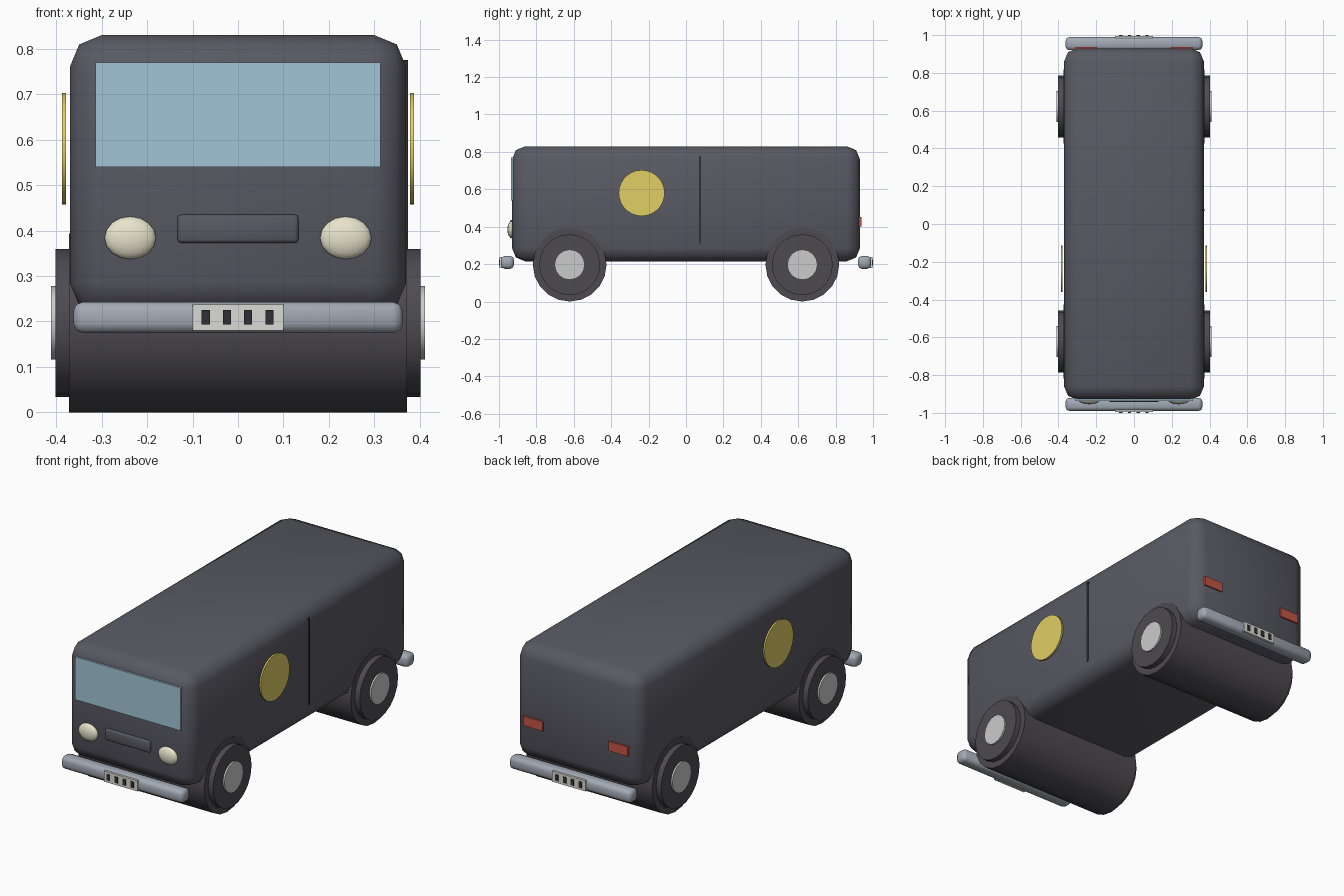
import bpy, math

if "Cube" in bpy.data.objects:
    bpy.data.objects.remove(bpy.data.objects["Cube"])

def material(name, rgb):
    m = bpy.data.materials.new(name)
    m.diffuse_color = (*rgb, 1)
    m.use_nodes = True
    m.node_tree.nodes["Principled BSDF"].inputs["Base Color"].default_value = m.diffuse_color
    return m

PAINT = material("dark_paint", (0.10, 0.10, 0.125))
RUBBER = material("rubber", (0.075, 0.07, 0.08))
CHROME = material("chrome", (0.36, 0.40, 0.46))
HUB = material("hub_metal", (0.55, 0.55, 0.57))
GLASS = material("glass", (0.36, 0.56, 0.68))
LAMP = material("lamp", (0.80, 0.77, 0.60))
GOLD = material("gold", (0.75, 0.62, 0.13))
RED = material("red", (0.55, 0.09, 0.06))
PLATE = material("plate", (0.70, 0.70, 0.66))
BLACK = material("black", (0.03, 0.03, 0.035))

def finish(o, name, mat):
    o.name = name
    o.data.materials.append(mat)
    return o

def box(name, x, y, z, mat, bevel=0, segments=2):
    """Box from (min, max) pairs, with an optional rounded edge."""
    spans = (x, y, z)
    bpy.ops.mesh.primitive_cube_add(size=1, location=[(a + b) / 2 for a, b in spans])
    o = finish(bpy.context.object, name, mat)
    o.scale = [b - a for a, b in spans]
    bpy.ops.object.transform_apply(location=False, rotation=False, scale=True)
    if bevel:
        m = o.modifiers.new("bevel", 'BEVEL')
        m.width, m.segments = bevel, segments
        bpy.ops.object.modifier_apply(modifier=m.name)
        bpy.ops.object.shade_smooth_by_angle(angle=math.radians(50))
    return o

def disc(name, x, y, z, radius, mat, sides):
    """Cylinder lying along x between the given x pair."""
    bpy.ops.mesh.primitive_cylinder_add(
        vertices=sides, radius=radius, depth=x[1] - x[0],
        location=((x[0] + x[1]) / 2, y, z), rotation=(0, math.pi / 2, 0))
    o = finish(bpy.context.object, name, mat)
    bpy.ops.object.shade_smooth_by_angle(angle=math.radians(40))
    return o

def span(a, b, side):
    return tuple(sorted((a * side, b * side)))

# Body shell
box("body", (-0.37, 0.37), (-0.93, 0.93), (0.215, 0.83), PAINT, 0.07)

# Full-width wheel rollers, side tyres and hubs
for end, label in ((-1, "front"), (1, "rear")):
    y = 0.622 * end
    disc(label + "_wheel", (-0.372, 0.372), y, 0.197, 0.197, RUBBER, 20)
    for s in (-1, 1):
        disc(label + "_tyre_side", span(0.36, 0.402, s), y, 0.197, 0.163, RUBBER, 20)
        disc(label + "_hub", span(0.40, 0.411, s), y, 0.197, 0.081, HUB, 16)

# Bumpers with number plates and dark marks
for end, label in ((-1, "front"), (1, "rear")):
    box(label + "_bumper", (-0.362, 0.362), span(0.92, 0.99, end),
        (0.175, 0.243), CHROME, 0.02)
    box(label + "_plate", (-0.10, 0.10), span(0.975, 0.996, end), (0.18, 0.237), PLATE)
    for x in (-0.071, -0.024, 0.022, 0.069):
        box(label + "_plate_mark", (x - 0.009, x + 0.009),
            span(0.99, 1.0, end), (0.193, 0.225), BLACK)

# Windscreen and grille
box("windscreen", (-0.313, 0.313), (-0.936, -0.91), (0.54, 0.77), GLASS)
box("grille", (-0.133, 0.133), (-0.942, -0.91), (0.373, 0.435), PAINT, 0.008)

for s in (-1, 1):
    # Oval headlights
    bpy.ops.mesh.primitive_uv_sphere_add(segments=14, ring_count=8, radius=1,
                                         location=(0.237 * s, -0.93, 0.384))
    lamp = finish(bpy.context.object, "headlight", LAMP)
    lamp.scale = (0.058, 0.025, 0.047)
    bpy.ops.object.shade_smooth_by_angle(angle=math.radians(60))
    # Tail lights
    box("tail_light", span(0.195, 0.31, s), (0.91, 0.938), (0.402, 0.453), RED)
    # Round side panels, standing slightly off the body
    disc("side_disc", span(0.378, 0.387, s), -0.237, 0.58, 0.123, GOLD, 28)

# Door seam, right side only
box("door_seam", (0.36, 0.374), (0.069, 0.079), (0.31, 0.775), BLACK)
